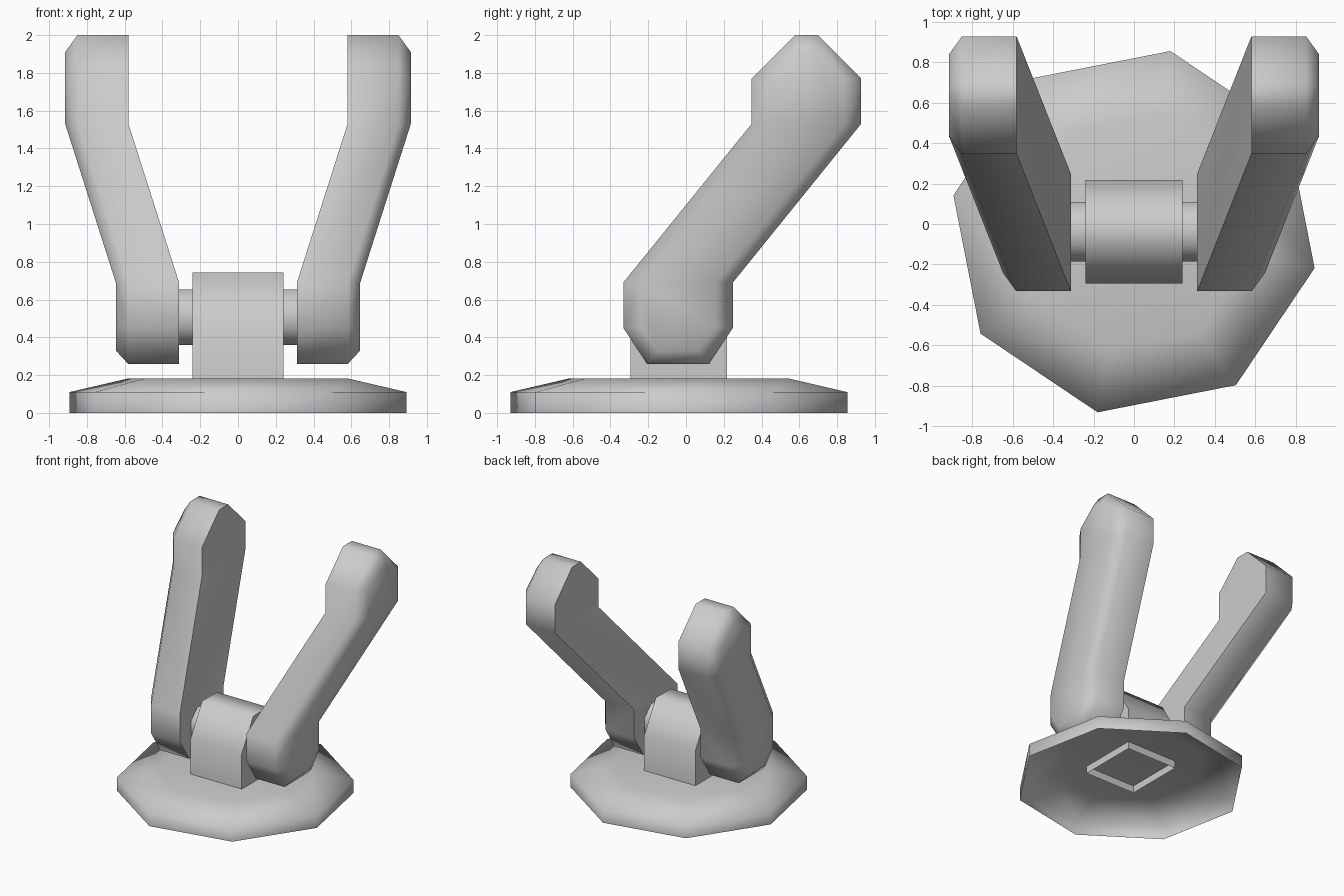
import bpy, bmesh
from math import radians, sin, cos, pi

if "Cube" in bpy.data.objects:
    bpy.data.objects.remove(bpy.data.objects["Cube"])

CY, AXLE_Z = -0.038, 0.507


def finish(name, bm, angle):
    bmesh.ops.recalc_face_normals(bm, faces=bm.faces[:])
    me = bpy.data.meshes.new(name)
    bm.to_mesh(me)
    bm.free()
    ob = bpy.data.objects.new(name, me)
    bpy.context.collection.objects.link(ob)
    bpy.ops.object.select_all(action='DESELECT')
    ob.select_set(True)
    bpy.context.view_layer.objects.active = ob
    bpy.ops.object.shade_smooth_by_angle(angle=radians(angle))
    return ob


def bridge(bm, a, b, closed=True):
    n = len(a)
    for i in range(n if closed else n - 1):
        j = (i + 1) % n
        bm.faces.new((a[i], a[j], b[j], b[i]))


# Base: octagonal dish, open underneath
bm = bmesh.new()
rings = []
for r, z in ((0.91, 0), (0.91, 0.11), (0.59, 0.183)):
    angs = [radians(-101.4) + i * pi / 4 for i in range(8)]
    rings.append([bm.verts.new((r * cos(a), CY + r * sin(a), z)) for a in angs])
bridge(bm, rings[0], rings[1])
bridge(bm, rings[1], rings[2])
bm.faces.new(rings[2])
finish("base", bm, 82)

# Post: chamfered block, open underneath
bm = bmesh.new()
half = [(-0.255, 0.12), (-0.255, 0.48), (-0.1, 0.742)]
prof = half + [(-y, z) for y, z in reversed(half)]
sides = [[bm.verts.new((x, CY + y, z)) for y, z in prof] for x in (-0.24, 0.24)]
bridge(bm, sides[0], sides[1], closed=False)
for s in sides:
    bm.faces.new(s)
finish("post", bm, 62)

# Axle through the post
bm = bmesh.new()
r = 0.147 / cos(pi / 8)
sides = [[bm.verts.new((x, CY + r * cos(a), AXLE_Z + r * sin(a)))
          for a in [(i + 0.5) * pi / 4 for i in range(8)]] for x in (-0.33, 0.33)]
bridge(bm, sides[0], sides[1])
for s in sides:
    bm.faces.new(s)
finish("axle", bm, 62)


# Arms: lower knuckle, slanted shaft and upper knuckle, bevelled on the outer side
def arm_ring(bm, side, x, w, low, high):
    (bw, bz), (tw, tz) = low, high
    lower = [(w, 0.69), (w, 0.45), (bw, bz), (-bw, bz), (-w, 0.45), (-w, 0.69)]
    upper = [(-w, 1.53), (-w, 1.77), (-tw, tz), (tw, tz), (w, 1.77), (w, 1.53)]
    lo = [bm.verts.new((side * x, y - 0.042, z)) for y, z in lower]
    up = [bm.verts.new((side * (x + 0.268), y + 0.637, z)) for y, z in upper]
    return lo, up


def make_arm(name, side):
    bm = bmesh.new()
    inner = arm_ring(bm, side, 0.312, 0.29, (0.165, 0.26), (0.06, 2.0))
    middle = arm_ring(bm, side, 0.582, 0.29, (0.165, 0.26), (0.06, 2.0))
    outer = arm_ring(bm, side, 0.647, 0.2, (0.105, 0.33), (0.045, 1.91))
    loops = [lo + up for lo, up in (inner, middle, outer)]
    bridge(bm, loops[0], loops[1])
    bridge(bm, loops[1], loops[2])
    for lo, up in (inner, outer):
        bm.faces.new(lo)
        bm.faces.new(up)
        bm.faces.new((lo[5], up[0], up[5], lo[0]))
    finish(name, bm, 62)


make_arm("right_arm", 1)
make_arm("left_arm", -1)
